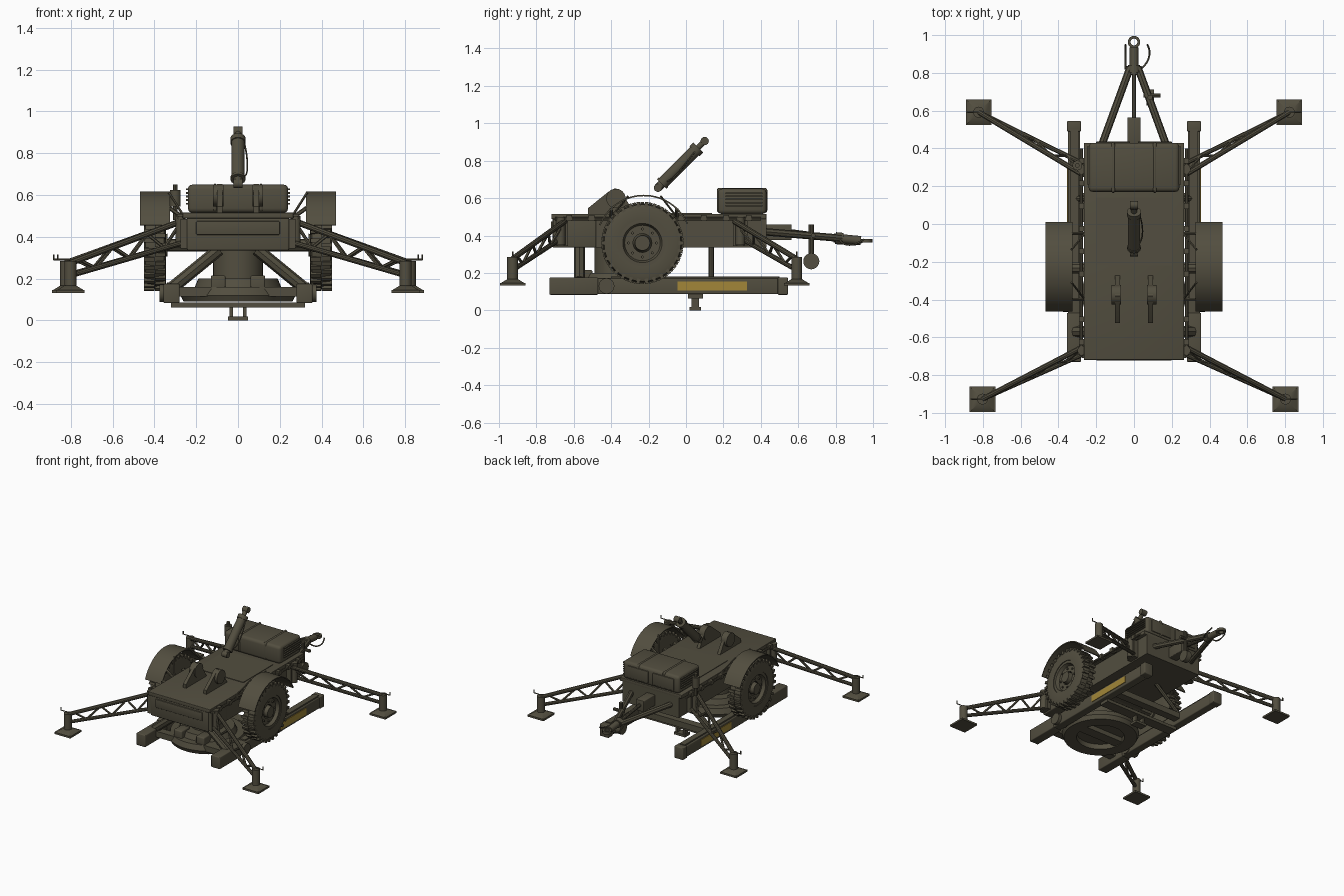
import bpy, bmesh, math
from mathutils import Vector, Matrix

old = bpy.data.objects.get("Cube")
if old:
    bpy.data.objects.remove(old)


def material(name, rgb):
    m = bpy.data.materials.new(name)
    m.use_nodes = True
    m.diffuse_color = (*rgb, 1)
    bsdf = m.node_tree.nodes["Principled BSDF"]
    bsdf.inputs["Base Color"].default_value = (*rgb, 1)
    bsdf.inputs["Roughness"].default_value = 0.8
    return m


OLIVE = material("olive paint", (0.085, 0.076, 0.05))
YELLOW = material("yellow marking", (0.36, 0.24, 0.04))


def finish(name, bm, mat=OLIVE):
    # smooth shading that keeps edges over 32 degrees sharp
    bmesh.ops.recalc_face_normals(bm, faces=bm.faces)
    for f in bm.faces:
        f.smooth = True
    for e in bm.edges:
        e.smooth = len(e.link_faces) == 2 and e.calc_face_angle(0) < math.radians(32)
    me = bpy.data.meshes.new(name)
    bm.to_mesh(me)
    bm.free()
    me.materials.append(mat)
    ob = bpy.data.objects.new(name, me)
    bpy.context.scene.collection.objects.link(ob)
    return ob


def box(name, x, y, z, bevel=0, mat=OLIVE):
    bm = bmesh.new()
    size = [b - a for a, b in (x, y, z)]
    mid = [(a + b) / 2 for a, b in (x, y, z)]
    bmesh.ops.create_cube(bm, size=1, matrix=Matrix.Translation(mid) @ Matrix.Diagonal((*size, 1)))
    if bevel:
        bmesh.ops.bevel(bm, geom=bm.edges[:], offset=bevel, segments=3, affect='EDGES', profile=0.5)
    return finish(name, bm, mat)


def side_box(name, s, x, y, z, bevel=0, mat=OLIVE):
    return box(name, sorted((s * x[0], s * x[1])), y, z, bevel, mat)


def beam(name, p, q, r, r2=None, segs=10):
    p, q = Vector(p), Vector(q)
    d = q - p
    bm = bmesh.new()
    place = Matrix.Translation((p + q) / 2) @ d.to_track_quat('Z', 'Y').to_matrix().to_4x4()
    bmesh.ops.create_cone(bm, cap_ends=True, segments=segs, radius1=r,
                          radius2=r if r2 is None else r2, depth=d.length, matrix=place)
    return finish(name, bm)


def lathe(name, profile, centre, axis='X', start=0, sweep=360, segs=40):
    # closed (along axis, radius) profile turned about the axis
    full = sweep == 360
    bm = bmesh.new()
    rings = []
    for i in range(segs if full else segs + 1):
        t = math.radians(start + sweep * i / segs)
        c, s = math.cos(t), math.sin(t)
        rings.append([bm.verts.new(Vector(centre) + Vector((a, r * c, r * s) if axis == 'X' else (r * c, r * s, a)))
                      for a, r in profile])
    n = len(profile)
    for i in range(segs):
        A, B = rings[i], rings[(i + 1) % len(rings)]
        for j in range(n):
            bm.faces.new((A[j], A[(j + 1) % n], B[(j + 1) % n], B[j]))
    if not full:
        bm.faces.new(rings[0])
        bm.faces.new(rings[-1])
    return finish(name, bm)


def prism(name, x, outline):
    # (y, z) outline extruded between two x positions
    bm = bmesh.new()
    A, B = [[bm.verts.new((k, *p)) for p in outline] for k in x]
    bm.faces.new(A)
    bm.faces.new(B)
    for j in range(len(A)):
        k = (j + 1) % len(A)
        bm.faces.new((A[j], A[k], B[k], B[j]))
    return finish(name, bm)


def cable(name, points, r):
    cu = bpy.data.curves.new(name, 'CURVE')
    cu.dimensions = '3D'
    cu.bevel_depth = r
    cu.bevel_resolution = 1
    sp = cu.splines.new('NURBS')
    sp.points.add(len(points) - 1)
    for pt, co in zip(sp.points, points):
        pt.co = (*co, 1)
    sp.use_endpoint_u = True
    cu.materials.append(OLIVE)
    bpy.context.scene.collection.objects.link(bpy.data.objects.new(name, cu))


# body, deck and front locker
box("body", (-0.24, 0.24), (-0.48, 0.43), (0.335, 0.495))
box("front_locker", (-0.245, 0.245), (-0.715, -0.48), (0.335, 0.49), 0.008)
box("locker_door", (-0.2, 0.2), (-0.723, -0.71), (0.41, 0.475), 0.004)
box("deck", (-0.265, 0.265), (-0.72, 0.43), (0.488, 0.516), 0.004)
box("deck_hatch", (-0.2, 0.2), (-0.22, 0.14), (0.514, 0.52))

# engine housing with ribs, vents and rear doors
box("engine_housing", (-0.24, 0.24), (0.17, 0.43), (0.515, 0.65), 0.022)
for x in (-0.11, 0.11):
    box("housing_strap", (x - 0.012, x + 0.012), (0.165, 0.435), (0.52, 0.655), 0.015)
    box("rear_door", (x - 0.09, x + 0.09), (0.425, 0.436), (0.535, 0.625), 0.003)
for s in (-1, 1):
    for i in range(5):
        z = 0.555 + i * 0.017
        side_box("vent_slat", s, (0.23, 0.25), (0.21, 0.41), (z, z + 0.008))

# tilted ram above the deck
low, high = Vector((0, -0.15, 0.655)), Vector((0, 0.1, 0.905))
for a, b, r in ((0, 0.1, 0.022), (0.08, 0.12, 0.036), (0.1, 0.82, 0.032),
                (0.78, 0.86, 0.037), (0.84, 0.96, 0.016)):
    beam("ram_section", low.lerp(high, a), low.lerp(high, b), r, segs=20)
for p in (low, high):
    beam("ram_eye", p - Vector((0.022, 0, 0)), p + Vector((0.022, 0, 0)), 0.022, segs=16)
cable("ram_hose", [(0.03, -0.1, 0.69), (0.055, -0.06, 0.7), (0.045, 0.0, 0.79), (0.03, 0.05, 0.85)], 0.004)

# turntable and pedestal under the body
lathe("turntable_ring", [(0.09, 0.17), (0.09, 0.26), (0.12, 0.275), (0.16, 0.26), (0.16, 0.17)], (0, -0.37, 0), 'Z')
beam("turntable_plate", (0, -0.37, 0.13), (0, -0.37, 0.2), 0.22, 0.19, 40)
beam("turntable_hub", (0, -0.37, 0.2), (0, -0.37, 0.34), 0.12, segs=28)
box("turntable_bar", (-0.2, 0.2), (-0.41, -0.33), (0.095, 0.13))
box("pedestal_step", (-0.32, 0.32), (0.01, 0.09), (0.063, 0.086))
box("pedestal_foot", (-0.048, 0.048), (0.02, 0.08), (0, 0.018))
beam("axle", (-0.36, -0.233, 0.36), (0.36, -0.233, 0.36), 0.03)

tread_centre = Vector((0, -0.233, 0.36))
for s in (-1, 1):
    # skid rail with yellow marking and roller
    side_box("skid_rail", s, (0.285, 0.35), (-0.725, 0.54), (0.086, 0.172), 0.006)
    side_box("rail_top_strip", s, (0.295, 0.34), (-0.4, 0.5), (0.17, 0.182))
    side_box("rail_sleeve", s, (0.28, 0.356), (-0.73, -0.47), (0.083, 0.176), 0.006)
    side_box("rail_end_cap", s, (0.28, 0.356), (0.49, 0.545), (0.083, 0.176), 0.006)
    side_box("rail_marking", s, (0.348, 0.355), (-0.045, 0.325), (0.105, 0.155), 0, YELLOW)
    beam("rail_roller", (s * 0.28, -0.425, 0.13), (s * 0.375, -0.425, 0.13), 0.042, segs=24)
    side_box("pedestal_leg", s, (0.025, 0.04), (0.03, 0.07), (0.015, 0.065))
    side_box("turntable_block", s, (0.06, 0.13), (-0.6, -0.5), (0.14, 0.215), 0.008)
    for y in (-0.57, 0.135):
        w = 0.03 if y < 0 else 0.015
        beam("rail_strut", (s * 0.09, y, 0.34), (s * 0.31, y, 0.16), w, segs=8)
        side_box("rail_cross_beam", s, (0, 0.29), (y - 0.03, y + 0.03), (0.115, 0.16))

    # wheel: tyre, rim, hub, bolts and tread
    c = Vector((s * 0.398, -0.233, 0.36))
    lathe("tyre", [(-0.05, 0.125), (-0.053, 0.18), (-0.045, 0.205), (0, 0.212),
                   (0.045, 0.205), (0.053, 0.18), (0.05, 0.125)], c)
    lathe("rim", [(-0.045, 0.05), (-0.045, 0.13), (s * 0.0 + 0.045, 0.13), (0.045, 0.105),
                  (0.02, 0.095), (0.02, 0.05)] if s > 0 else
          [(0.045, 0.05), (0.045, 0.13), (-0.045, 0.13), (-0.045, 0.105), (-0.02, 0.095), (-0.02, 0.05)], c)
    beam("hub", c - Vector((s * 0.06, 0, 0)), c + Vector((s * 0.045, 0, 0)), 0.055, 0.04, 24)
    for i in range(8):
        t = math.tau * i / 8
        p = c + Vector((s * 0.015, 0.075 * math.cos(t), 0.075 * math.sin(t)))
        beam("wheel_bolt", p, p + Vector((s * 0.014, 0, 0)), 0.008, segs=6)
    bm = bmesh.new()
    for i in range(60):
        side = 1 if i % 2 else -1
        turn = Matrix.Rotation(math.tau * i / 60, 4, 'X')
        bmesh.ops.create_cube(bm, size=1, matrix=Matrix.Translation(c) @ turn @
                              Matrix.Translation((side * 0.027, 0, 0.206)) @
                              Matrix.Diagonal((0.05, 0.019, 0.028, 1)))
    finish("tyre_tread", bm)

    # fender and its brackets
    a, b = sorted((s * 0.325, s * 0.468))
    lathe("fender", [(a, 0.25), (b, 0.25), (b, 0.258), (a, 0.258)],
          (0, -0.225, 0.36), 'X', 24, 134, 28)
    for y in (-0.4, -0.05):
        beam("fender_bracket", (s * 0.26, y, 0.49), (s * 0.33, y, 0.54), 0.01, segs=6)
        beam("fender_stay", (s * 0.26, y, 0.5), (s * 0.33, y * 0.5 - 0.11, 0.61), 0.006, segs=6)

    # deck gussets with pivot bosses
    prism("deck_gusset", (s * 0.075, s * 0.1), [(-0.525, 0.51), (-0.27, 0.51), (-0.325, 0.6),
                                                (-0.345, 0.64), (-0.38, 0.653), (-0.42, 0.63), (-0.525, 0.545)])
    beam("gusset_boss", (s * 0.07, -0.375, 0.598), (s * 0.12, -0.375, 0.598), 0.052, segs=24)

    # side rails and hinge lugs along the deck
    beam("side_pipe", (s * 0.28, -0.7, 0.49), (s * 0.28, 0.4, 0.49), 0.009, segs=8)
    for i in range(9):
        y = -0.64 + i * 0.12
        side_box("hinge_lug", s, (0.255, 0.292), (y, y + 0.03), (0.478, 0.51))

    # folding outriggers: truss arm, jack post, pad and crank
    for base, fx, fy in ((0.29, 0.822, 0.592), (-0.67, 0.802, -0.927)):
        out = 0.03 if base > 0 else -0.02
        u0, u1 = Vector((s * 0.27, base - out, 0.475)), Vector((s * fx, fy, 0.275))
        l0, l1 = Vector((s * 0.27, base + out, 0.37)), Vector((s * fx, fy, 0.215))
        beam("arm_upper_tube", u0, u1, 0.015)
        beam("arm_lower_tube", l0, l1, 0.013)
        for i in range(6):
            p, q = (u0, u1), (l0, l1)
            if i % 2:
                p, q = q, p
            beam("arm_brace", p[0].lerp(p[1], i / 6.5), q[0].lerp(q[1], (i + 1) / 6.5), 0.008, segs=6)
        beam("arm_pivot", (s * 0.275, base, 0.35), (s * 0.275, base, 0.5), 0.025, segs=14)
        side_box("arm_mount", s, (0.23, 0.275), (base - 0.04, base + 0.04), (0.345, 0.485))
        beam("jack_post", (s * fx, fy, 0.15), (s * fx, fy, 0.285), 0.029, segs=16)
        side_box("jack_pad", s, (fx - 0.068, fx + 0.068), (fy - 0.068, fy + 0.068), (0.132, 0.146))
        pad = Matrix.Translation((s * fx, fy, 0.156)) @ Matrix.Rotation(math.pi / 4, 4, 'Z')
        bm = bmesh.new()
        bmesh.ops.create_cone(bm, cap_ends=True, segments=4, radius1=0.09, radius2=0.04, depth=0.022, matrix=pad)
        finish("pad_rise", bm)
        beam("crank_arm", (s * fx, fy, 0.292), (s * (fx + 0.06), fy, 0.292), 0.004, segs=6)
        beam("crank_grip", (s * (fx + 0.06), fy, 0.29), (s * (fx + 0.06), fy, 0.315), 0.004, segs=6)

    # drawbar legs
    beam("drawbar_leg", (s * 0.17, 0.42, 0.42), (s * 0.02, 0.83, 0.385), 0.02, segs=8)

# drawbar tongue, towing eye and brake lines
box("drawbar_bracket", (-0.035, 0.035), (0.42, 0.565), (0.375, 0.46), 0.005)
beam("drawbar_brace", (0, 0.5, 0.43), (0, 0.8, 0.39), 0.012)
beam("tongue", (0, 0.79, 0.387), (0, 0.935, 0.373), 0.024, segs=16)
beam("tongue_collar", (0, 0.8, 0.386), (0, 0.84, 0.382), 0.032, segs=16)
lathe("towing_eye", [(-0.01, 0.018), (0.01, 0.018), (0.01, 0.033), (-0.01, 0.033)], (0, 0.963, 0.372), 'Z', segs=24)
cable("brake_line", [(0.03, 0.82, 0.38), (0.07, 0.84, 0.34), (0.1, 0.9, 0.34), (0.07, 0.95, 0.38)], 0.005)
cable("safety_chain", [(-0.045, 0.82, 0.38), (-0.045, 0.88, 0.325), (-0.045, 0.95, 0.37)], 0.005)

# jockey wheel beside the drawbar
beam("jockey_post", (0.085, 0.67, 0.27), (0.085, 0.67, 0.46), 0.014)
beam("jockey_wheel", (0.065, 0.67, 0.262), (0.105, 0.67, 0.262), 0.043, segs=20)
beam("jockey_clamp", (0.05, 0.68, 0.4), (0.14, 0.68, 0.4), 0.012)

# exhaust stack behind the deck
beam("exhaust_pipe", (-0.3, 0.31, 0.48), (-0.3, 0.31, 0.65), 0.012)
beam("exhaust_muffler", (-0.3, 0.31, 0.545), (-0.3, 0.31, 0.625), 0.026, segs=16)
